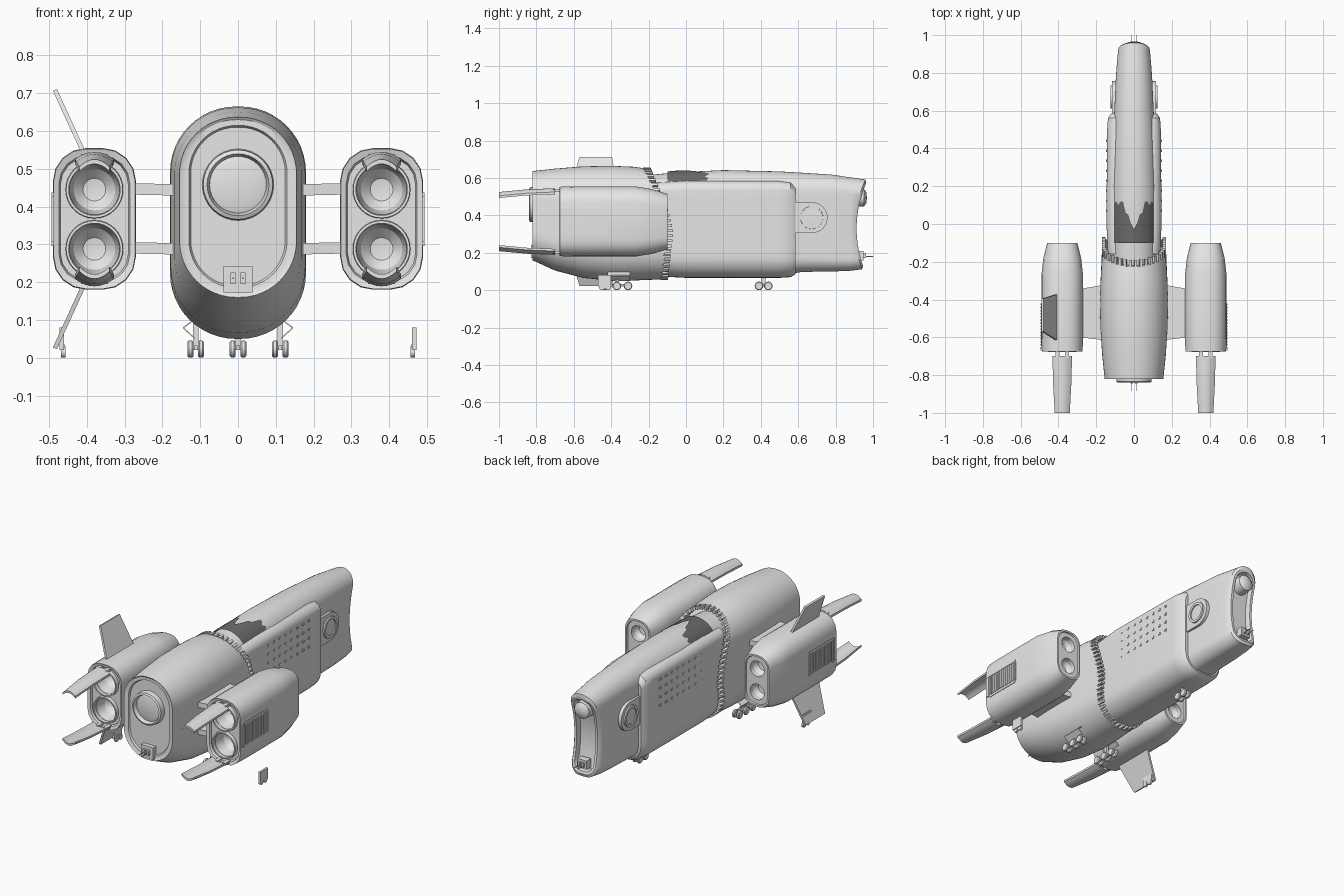
import bpy, bmesh, math
from mathutils import Vector, Matrix

if "Cube" in bpy.data.objects:
    bpy.data.objects.remove(bpy.data.objects["Cube"])


def material(name, v):
    m = bpy.data.materials.new(name)
    m.diffuse_color = (v, v, v, 1)
    m.use_nodes = True
    m.node_tree.nodes["Principled BSDF"].inputs["Base Color"].default_value = m.diffuse_color
    return m


GREY = material("hull grey", 0.8)
DARK = material("dark grey", 0.15)


def finish(name, bm, mat=GREY, angle=32):
    bmesh.ops.remove_doubles(bm, verts=bm.verts, dist=1e-5)
    bmesh.ops.recalc_face_normals(bm, faces=bm.faces)
    me = bpy.data.meshes.new(name)
    bm.to_mesh(me)
    bm.free()
    ob = bpy.data.objects.new(name, me)
    bpy.context.collection.objects.link(ob)
    me.materials.append(mat)
    smooth(ob, angle)
    return ob


def smooth(ob, angle=32):
    bpy.ops.object.select_all(action='DESELECT')
    ob.select_set(True)
    bpy.context.view_layer.objects.active = ob
    bpy.ops.object.shade_smooth_by_angle(angle=math.radians(angle))


def section(w, zb, zt, rb, rt, n=8, m=8):
    """Upright rounded outline; the left half mirrors the right half."""
    R = []
    for k in range(n + 1):
        a = -math.pi / 2 + k * math.pi / 2 / n
        R.append((w - rb + rb * math.cos(a), zb + rb + rb * math.sin(a)))
    for k in range(1, m):
        R.append((w, zb + rb + (zt - rt - zb - rb) * k / m))
    for k in range(n + 1):
        a = k * math.pi / 2 / n
        R.append((w - rt + rt * math.cos(a), zt - rt + rt * math.sin(a)))
    return R + [(-x, z) for x, z in reversed(R)]


def loft(name, rings, fb=0.97, ft=0.97, cx=0, n=8, m=8, angle=32):
    """Rings are (y or y-of-z, half width, bottom, top); radii are fractions of width."""
    bm = bmesh.new()
    loops = []
    for y, w, zb, zt in rings:
        pts = section(w, zb, zt, w * fb, w * ft, n, m)
        loops.append([bm.verts.new((cx + x, y(z) if callable(y) else y, z)) for x, z in pts])
    c = len(loops[0])
    for A, B in zip(loops, loops[1:]):
        for i in range(c):
            j = (i + 1) % c
            bm.faces.new((A[i], A[j], B[j], B[i]))
    for L in (loops[0], loops[-1]):
        for i in range(c // 2 - 1):
            bm.faces.new((L[i], L[i + 1], L[c - 2 - i], L[c - 1 - i]))
    return finish(name, bm, angle=angle)


def revolve(name, prof, loc, axis='y', s=1, seg=32):
    """Spin (radius, distance) points about an axis through loc."""
    bm = bmesh.new()
    rows = []
    for r, t in prof:
        row = []
        for k in range(seg):
            a = 2 * math.pi * k / seg
            c, d = r * math.cos(a), r * math.sin(a)
            row.append(bm.verts.new(Vector(loc) + Vector((c, t, d) if axis == 'y' else (t * s, c, d))))
        rows.append(row)
    if prof[0][0] > 0:
        rows.append(rows[0])
    for A, B in zip(rows, rows[1:]):
        for i in range(seg):
            j = (i + 1) % seg
            bm.faces.new((A[i], A[j], B[j], B[i]))
    bmesh.ops.dissolve_degenerate(bm, dist=1e-6, edges=bm.edges)
    return finish(name, bm)


def slab(name, pts, off):
    bm = bmesh.new()
    A = [bm.verts.new(p) for p in pts]
    B = [bm.verts.new(Vector(p) + Vector(off)) for p in pts]
    bm.faces.new(A)
    bm.faces.new(B)
    for i in range(len(A)):
        j = (i + 1) % len(A)
        bm.faces.new((A[i], A[j], B[j], B[i]))
    return finish(name, bm)


def boxes(name, items):
    """Each item is (centre, size, turn about y)."""
    bm = bmesh.new()
    for loc, size, turn in items:
        M = Matrix.Translation(loc) @ Matrix.Rotation(turn, 4, 'Y') @ Matrix.Diagonal((*size, 1))
        bmesh.ops.create_cube(bm, size=1, matrix=M)
    return finish(name, bm)


# rear body, with rimmed back plate and slanted collar edge
def collar(z):
    return -0.10 - (0.13 * ((z - 0.3) / 0.36) ** 1.5 if z > 0.3 else 0.03 * (0.3 - z) / 0.25)


loft("rear_body", [(-0.805, 0.125, 0.19, 0.61), (-0.815, 0.13, 0.185, 0.615), (-0.815, 0.145, 0.17, 0.63),
                   (-0.82, 0.155, 0.16, 0.637), (-0.70, 0.168, 0.105, 0.65), (-0.55, 0.178, 0.066, 0.662),
                   (-0.40, 0.18, 0.05, 0.665), (-0.28, 0.176, 0.052, 0.66), (collar, 0.168, 0.058, 0.652),
                   (collar, 0.155, 0.07, 0.64), (lambda z: collar(z) - 0.03, 0.15, 0.075, 0.635)], n=12)
revolve("rear_hatch_ring", [(0.075, -0.01), (0.082, -0.03), (0.092, -0.025), (0.096, 0.02), (0.075, 0.02)], (0, -0.81, 0.458))
revolve("rear_hatch", [(0, -0.012), (0.06, -0.012), (0.078, -0.006), (0.078, 0.02), (0, 0.02)], (0, -0.81, 0.458))
boxes("rear_sensor_box", [((0, -0.815, 0.208), (0.078, 0.03, 0.07), 0), ((-0.013, -0.835, 0.21), (0.013, 0.02, 0.03), 0),
                          ((0.013, -0.835, 0.21), (0.013, 0.02, 0.03), 0)])
boxes("antennas", [((s * 0.012, y, z), (0.004, l, 0.004), 0) for s in (-1, 1)
                   for y, l, z in ((-0.85, 0.07, 0.21), (0.96, 0.08, 0.18))])

# ring of teeth around the collar
P = section(0.16, 0.064, 0.646, 0.155, 0.155, 12, 8)
P.append(P[0])
seg = [math.dist(a, b) for a, b in zip(P, P[1:])]
total, teeth, N = sum(seg), [], 56
for k in range(N):
    d, i = total * (k + 0.5) / N, 0
    while d > seg[i]:
        d -= seg[i]
        i += 1
    (x0, z0), (x1, z1) = P[i], P[i + 1]
    f = d / seg[i]
    x, z = x0 + (x1 - x0) * f, z0 + (z1 - z0) * f
    teeth.append(((x, collar(z) + 0.012, z), (0.014, 0.04, 0.02), -math.atan2(z1 - z0, x1 - x0)))
boxes("collar_teeth", teeth)


# front hull with concave nose face
def nose(z):
    return 0.912 + 0.042 * ((z - 0.33) / 0.22) ** 2


loft("front_hull", [(-0.26, 0.12, 0.09, 0.61), (-0.05, 0.125, 0.075, 0.63), (0.2, 0.121, 0.07, 0.642),
                    (0.5, 0.11, 0.078, 0.635), (0.62, 0.103, 0.098, 0.628), (0.78, 0.096, 0.1, 0.618),
                    (0.88, 0.088, 0.104, 0.603), (lambda z: nose(z) - 0.012, 0.083, 0.112, 0.592),
                    (nose, 0.074, 0.128, 0.572), (nose, 0.06, 0.142, 0.558),
                    (lambda z: nose(z) - 0.03, 0.055, 0.147, 0.553)], fb=0.75, n=10, m=10)
loft("side_armour", [(-0.16, 0.138, 0.075, 0.575), (0, 0.146, 0.066, 0.585), (0.5, 0.142, 0.066, 0.583),
                     (0.56, 0.138, 0.07, 0.575), (0.585, 0.122, 0.085, 0.55)], fb=0.8, ft=0.35)
revolve("nose_lamp", [(0, 0.035), (0.03, 0.032), (0.046, 0.02), (0.05, -0.04), (0, -0.04)], (0, 0.932, 0.495))
boxes("nose_sensor_box", [((0, 0.93, 0.185), (0.06, 0.04, 0.05), 0), ((-0.012, 0.953, 0.185), (0.012, 0.02, 0.025), 0),
                          ((0.012, 0.953, 0.185), (0.012, 0.02, 0.025), 0)])

# ragged dark opening on the spine
bm = bmesh.new()
ends = [0.11, 0.12, 0.10, 0.12, 0.12, 0.06, 0.05, 0.0, -0.03]
ends = ends + ends[-2::-1]
row = []
for k, e in enumerate(ends):
    a = math.radians(-56 + 112 * k / (len(ends) - 1))
    x, z = 0.124 * math.sin(a), 0.515 + 0.124 * math.cos(a)
    row.append((bm.verts.new((x, -0.1, z - 0.004)), bm.verts.new((x, e, z + 0.002))))
for A, B in zip(row, row[1:]):
    bm.faces.new((A[0], B[0], B[1], A[1]))
finish("dark_opening", bm, DARK)

for s in (-1, 1):
    side = "right" if s > 0 else "left"
    # side hatch on the nose
    arc = [(0.675 + 0.082 * math.cos(a), 0.388 + 0.082 * math.sin(a))
           for a in [math.radians(-90 + 15 * k) for k in range(13)]]
    slab(side + "_hatch_plate", [(s * 0.08, y, z) for y, z in [(0.57, 0.306)] + arc + [(0.57, 0.47)]], (s * 0.036, 0, 0))
    revolve(side + "_hatch_ring", [(0.045, 0.1), (0.045, 0.124), (0.06, 0.124), (0.062, 0.1)], (0, 0.672, 0.388), 'x', s)
    revolve(side + "_hatch_disc", [(0, 0.1), (0.045, 0.1), (0.045, 0.118), (0, 0.12)], (0, 0.672, 0.388), 'x', s, 24)
    # rows of rivet-like ports
    boxes(side + "_ports", [((s * 0.1435, 0.07 + 0.053 * i, 0.37 + 0.05 * j), (0.008, 0.014, 0.012), 0)
                            for i in range(8) for j in range(4)])

    # engine pod, with bowls cut at both ends
    cx = s * 0.38
    pod = loft(side + "_engine_pod",
               [(-0.655, 0.09, 0.205, 0.53), (-0.67, 0.094, 0.2, 0.535), (-0.675, 0.108, 0.182, 0.553),
                (-0.6, 0.11, 0.18, 0.555), (-0.27, 0.11, 0.18, 0.555), (-0.18, 0.1, 0.195, 0.54),
                (-0.1, 0.08, 0.218, 0.515), (-0.1, 0.07, 0.228, 0.505), (-0.107, 0.067, 0.231, 0.502)],
               0.8, 0.8, cx, 4, 2, 25)
    for z in (0.445, 0.288):
        cut = [revolve("cutter", [(0, -0.05), (0.07, -0.05), (0.066, 0.01), (0.055, 0.06), (0.03, 0.085), (0, 0.09)],
                       (cx, -0.655, z)),
               revolve("cutter", [(0, 0.05), (0.046, 0.05), (0.044, -0.03), (0.03, -0.055), (0, -0.06)],
                       (cx, -0.107, 0.367 + (z - 0.367) * 0.85))]
        for c in cut:
            c.hide_render = True
            bpy.context.view_layer.objects.active = pod
            mod = pod.modifiers.new("bowl", 'BOOLEAN')
            mod.operation, mod.solver, mod.object = 'DIFFERENCE', 'EXACT', c
            bpy.ops.object.modifier_apply(modifier=mod.name)
            bpy.data.objects.remove(c)
        revolve(side + "_nozzle_rim", [(0.069, 0.01), (0.068, -0.022), (0.075, -0.022), (0.077, 0.01)], (cx, -0.655, z))
    smooth(pod, 25)
    # vents and outer cheek
    boxes(side + "_pod_vents", [((s * 0.49, -0.64 + 0.0165 * i, 0.367), (0.008, 0.009, 0.11), 0) for i in range(14)])
    boxes(side + "_pod_cheeks", [((s * 0.488, -0.66, 0.367), (0.012, 0.02, 0.12), 0),
                                 ((s * 0.488, -0.535, 0.432), (0.01, 0.22, 0.012), 0),
                                 ((s * 0.488, -0.535, 0.302), (0.01, 0.22, 0.012), 0)])
    # curved exhaust flaps and hinges
    for v in (-1, 1):
        bm = bmesh.new()
        rows = []
        for y, hw, h in ((-0.70, 0.052, 0.178), (-0.85, 0.048, 0.172), (-1.0, 0.04, 0.158)):
            arc = [(hw * t / 4, h - 0.02 * (t / 4) ** 2) for t in range(-4, 5)]
            ring = arc + [(x, h2 - 0.012) for x, h2 in reversed(arc)]
            rows.append([bm.verts.new((cx + x, y, 0.367 + v * h2)) for x, h2 in ring])
        for A, B in zip(rows, rows[1:]):
            for i in range(18):
                j = (i + 1) % 18
                bm.faces.new((A[i], A[j], B[j], B[i]))
        for L in (rows[0], rows[-1]):
            for i in range(8):
                bm.faces.new((L[i], L[i + 1], L[16 - i], L[17 - i]))
        finish(side + "_exhaust_flap", bm)
        boxes(side + "_flap_hinges", [((cx + d, -0.685, 0.367 + v * 0.165), (0.022, 0.05, 0.014), 0) for d in (-0.025, 0.025)])
        # pylons joining pod and body
        z = 0.367 + v * 0.078
        slab(side + "_pylon", [(s * 0.15, -0.32, z - 0.016), (s * 0.29, -0.345, z - 0.013),
                               (s * 0.29, -0.6, z - 0.013), (s * 0.15, -0.615, z - 0.016)], (0, 0, 0.03))
        # swept fins, on the left pod only
        if s < 0:
            slab("upper_fin" if v > 0 else "lower_fin",
                 [(-0.41, -0.37, 0.367 + v * 0.165), (-0.41, -0.62, 0.367 + v * 0.165),
                  (-0.49, -0.57, 0.367 + v * 0.34), (-0.49, -0.395, 0.367 + v * 0.34)], (0.011, 0, v * 0.004))

    # fin-tip skid
    boxes(side + "_skid", [((s * 0.466, -0.435, 0.05), (0.012, 0.07, 0.06), 0), ((s * 0.462, -0.435, 0.022), (0.006, 0.03, 0.03), 0)])
    for y in (-0.45, -0.415):
        revolve(side + "_skid_wheel", [(0, -0.006), (0.015, -0.006), (0.015, 0.006), (0, 0.006)], (s * 0.462, y, 0.015), 'x', 1, 14)
    # folded gear doors
    for z0, z1 in ((0.1, 0.077), (0.05, 0.077)):
        slab(side + "_gear_door", [(s * 0.115, -0.42, z0), (s * 0.115, -0.3, z0), (s * 0.145, -0.3, z1), (s * 0.145, -0.42, z1)],
             (0, 0, 0.004))

# landing gear: two main bogies and a nose bogie
for name, gx, ys in (("left", -0.112, (-0.43, -0.37, -0.31)), ("right", 0.112, (-0.43, -0.37, -0.31)), ("nose", 0, (0.39, 0.44))):
    mid = sum(ys) / len(ys)
    boxes(name + "_gear_strut", [((gx, mid, 0.075), (0.014, 0.02, 0.11), 0), ((gx, mid, 0.026), (0.01, ys[-1] - ys[0], 0.012), 0)])
    for y in ys:
        for d in (-0.014, 0.014):
            revolve(name + "_wheel", [(0, -0.007), (0.012, -0.007), (0.019, -0.008), (0.023, -0.004), (0.023, 0.004),
                                      (0.019, 0.008), (0.012, 0.007), (0, 0.007)], (gx + d, y, 0.023), 'x', 1, 18)
